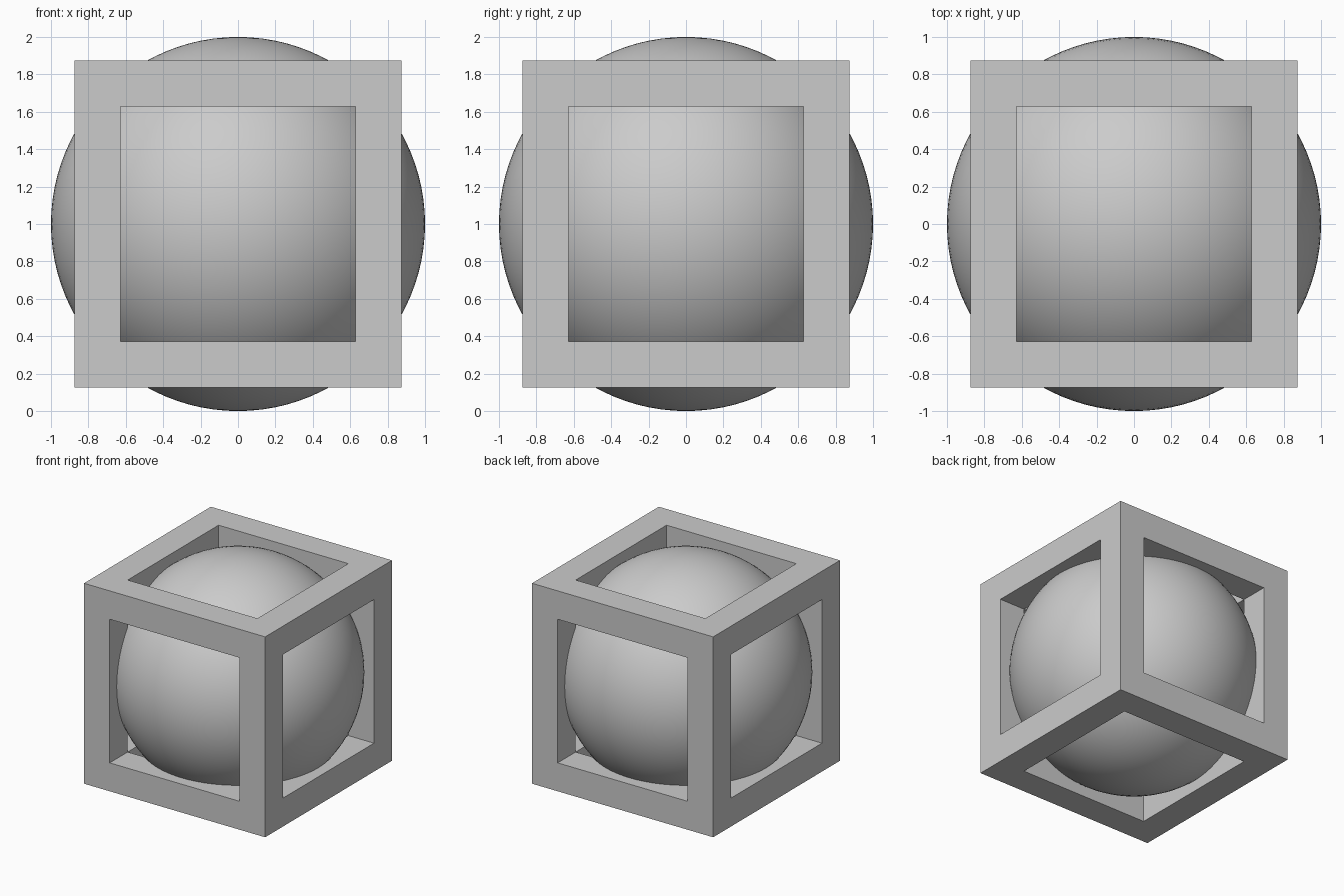
import bpy
import bmesh

CENTRE_Z = 1.0
FRAME_SIZE = 1.75
BAR = 0.248

default_cube = bpy.data.objects.get("Cube")
if default_cube:
    bpy.data.objects.remove(default_cube, do_unlink=True)

# Single grey for both parts
grey = bpy.data.materials.new("light_grey")
grey.use_nodes = True
colour = (0.6, 0.6, 0.6, 1.0)
grey.diffuse_color = colour
grey.node_tree.nodes["Principled BSDF"].inputs["Base Color"].default_value = colour


def add_part(name, bm, smooth):
    for face in bm.faces:
        face.smooth = smooth
    mesh = bpy.data.meshes.new(name)
    bm.to_mesh(mesh)
    bm.free()
    mesh.materials.append(grey)
    obj = bpy.data.objects.new(name, mesh)
    obj.location.z = CENTRE_Z
    bpy.context.collection.objects.link(obj)


# Open cube frame: inset each side, sink the window by one bar, then remove it
bm = bmesh.new()
bmesh.ops.create_cube(bm, size=FRAME_SIZE)
bm.normal_update()
windows = list(bm.faces)
bmesh.ops.inset_individual(bm, faces=windows, thickness=BAR, use_even_offset=True)
bm.normal_update()
sunk = bmesh.ops.extrude_discrete_faces(bm, faces=windows)["faces"]
for face in sunk:
    # Push along the main axis of the side, towards the centre
    middle = face.calc_center_median()
    bmesh.ops.translate(bm, verts=face.verts[:], vec=-middle.normalized() * BAR)
bmesh.ops.delete(bm, geom=sunk, context='FACES_ONLY')
bmesh.ops.remove_doubles(bm, verts=bm.verts[:], dist=0.005)
bmesh.ops.recalc_face_normals(bm, faces=bm.faces[:])
add_part("cube_frame", bm, smooth=False)

# Ball bulging through the six windows
bm = bmesh.new()
bmesh.ops.create_uvsphere(bm, u_segments=96, v_segments=48, radius=1.0)
add_part("inner_ball", bm, smooth=True)
